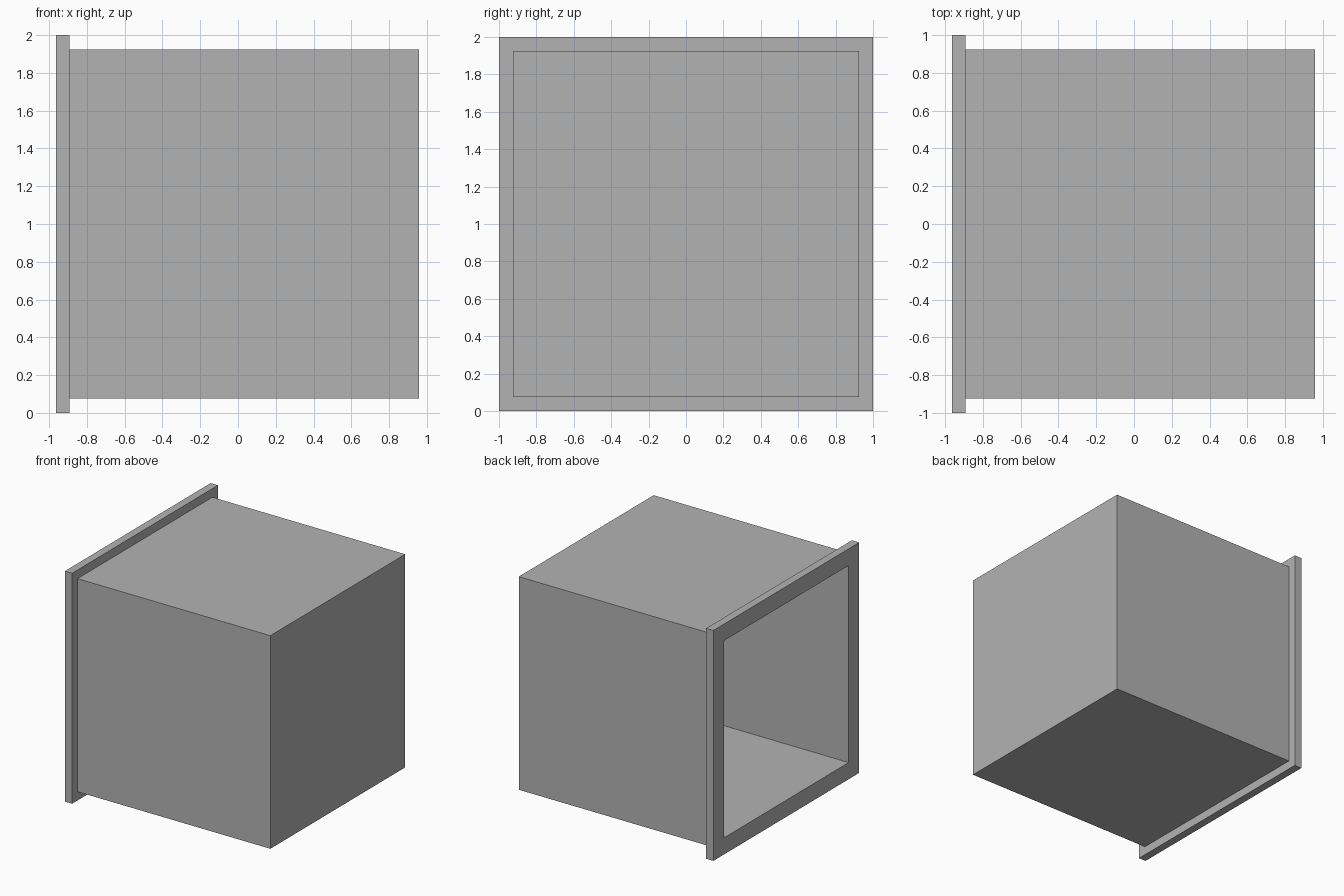
import bpy
import bmesh
from mathutils import Matrix

if "Cube" in bpy.data.objects:
    bpy.data.objects.remove(bpy.data.objects["Cube"], do_unlink=True)

grey = bpy.data.materials.new("plain grey")
grey.use_nodes = True
colour = (0.45, 0.45, 0.45, 1)
grey.diffuse_color = colour
grey.node_tree.nodes["Principled BSDF"].inputs["Base Color"].default_value = colour

OPEN_X, FLANGE_X, END_X = -0.963, -0.893, 0.958
BODY, INNER, WALL = 0.925, 0.855, 0.07


def ring(bm, x, half):
    """Square loop of vertices across the x axis."""
    return [bm.verts.new((x, sy * half, 1 + sz * half))
            for sy, sz in ((-1, -1), (1, -1), (1, 1), (-1, 1))]


def square_shell(name, profile, capped):
    """Sweep a (x, half width) profile around the square, capping or closing it."""
    bm = bmesh.new()
    rings = [ring(bm, x, half) for x, half in profile]
    pairs = list(zip(rings, rings[1:]))
    if capped:
        bm.faces.new(rings[0])
        bm.faces.new(rings[-1])
    else:
        pairs.append((rings[-1], rings[0]))
    for a, b in pairs:
        for i in range(4):
            j = (i + 1) % 4
            bm.faces.new((a[i], a[j], b[j], b[i]))
    bmesh.ops.recalc_face_normals(bm, faces=bm.faces)
    mesh = bpy.data.meshes.new(name)
    bm.to_mesh(mesh)
    bm.free()
    mesh.materials.append(grey)
    obj = bpy.data.objects.new(name, mesh)
    bpy.context.collection.objects.link(obj)
    return obj


# Hollow box, closed at one end, with a flat rim flange around its mouth
square_shell("flanged_box", [
    (END_X, BODY), (FLANGE_X, BODY), (FLANGE_X, 1.0), (OPEN_X, 1.0),
    (OPEN_X, INNER), (END_X - WALL, INNER)], capped=True)
